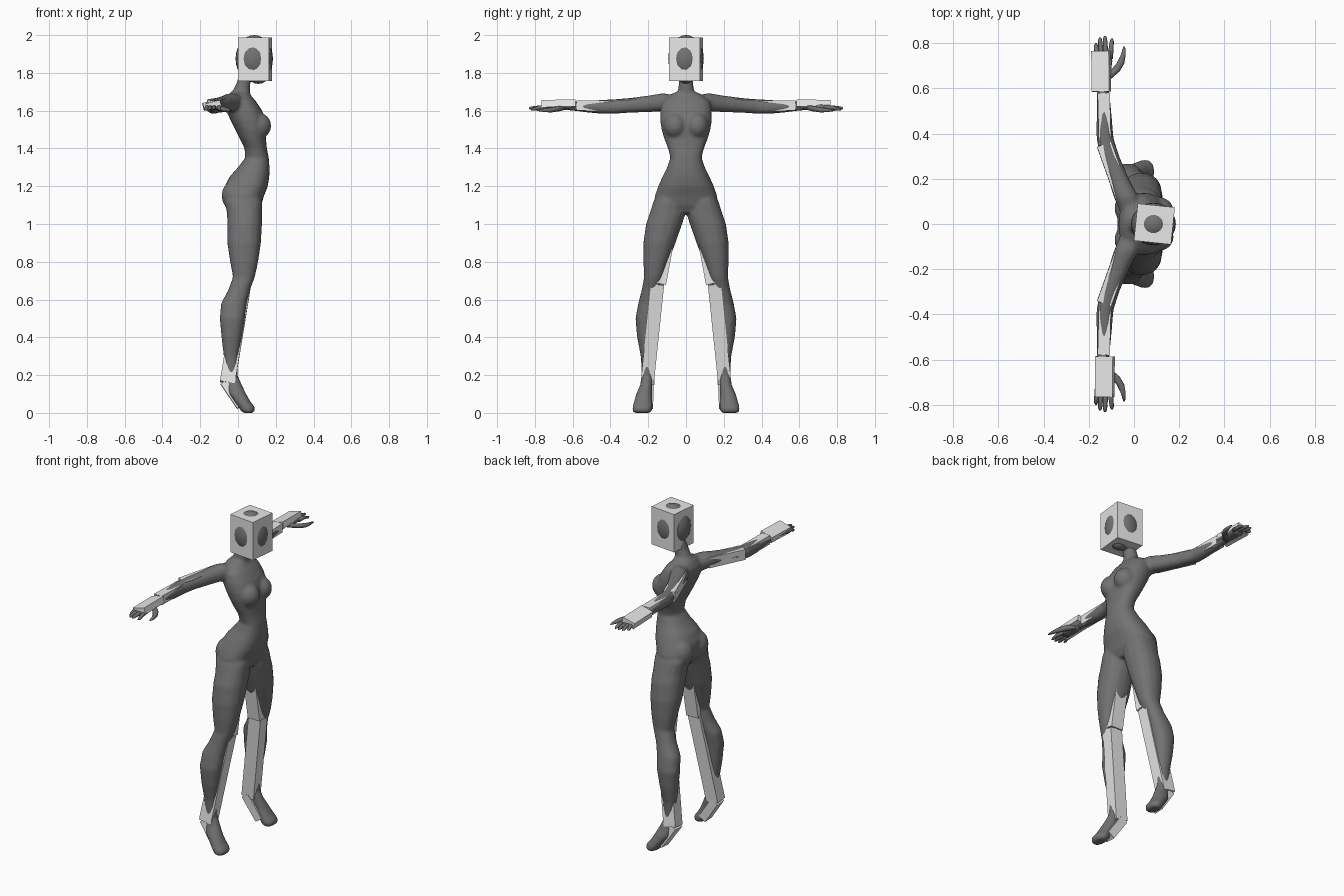
import bpy, bmesh, math
from mathutils import Vector, Matrix

if "Cube" in bpy.data.objects:
    bpy.data.objects.remove(bpy.data.objects["Cube"])


def material(name, value):
    m = bpy.data.materials.new(name)
    m.diffuse_color = (value, value, value, 1)
    m.use_nodes = True
    m.node_tree.nodes["Principled BSDF"].inputs["Base Color"].default_value = m.diffuse_color
    return m


DARK = material("dark grey", 0.17)
LIGHT = material("light grey", 0.8)


def finish(name, bm, mat):
    bmesh.ops.recalc_face_normals(bm, faces=bm.faces[:])
    me = bpy.data.meshes.new(name)
    bm.to_mesh(me)
    bm.free()
    ob = bpy.data.objects.new(name, me)
    bpy.context.collection.objects.link(ob)
    me.materials.append(mat)
    return ob


def loft(bm, rings, side=1, n=16, power=0.9):
    """Closed tube through rings of (centre, half axis u, half axis v)."""
    loops = []
    for c, u, v in rings:
        loop = []
        for i in range(n):
            t = 2 * math.pi * i / n
            cs, sn = math.cos(t), math.sin(t)
            p = (Vector(c) + Vector(u) * math.copysign(abs(cs) ** power, cs)
                 + Vector(v) * math.copysign(abs(sn) ** power, sn))
            loop.append(bm.verts.new((p.x, p.y * side, p.z)))
        loops.append(loop)
    for a, b in zip(loops, loops[1:]):
        for i in range(n):
            j = (i + 1) % n
            bm.faces.new((a[i], a[j], b[j], b[i]))
    bm.faces.new(loops[0][::-1])
    bm.faces.new(loops[-1])


def level(z, x0, x1, y0, y1):
    """Horizontal ring from its extents."""
    return (((x0 + x1) / 2, (y0 + y1) / 2, z), ((x1 - x0) / 2, 0, 0), (0, (y1 - y0) / 2, 0))


def upright(x, y, z, rx, rz):
    """Ring across the y axis."""
    return ((x, y, z), (rx, 0, 0), (0, 0, rz))


def ball(bm, centre, radii, seg=20):
    mat = Matrix.Translation(centre) @ Matrix.Diagonal((*radii, 1))
    bmesh.ops.create_uvsphere(bm, u_segments=seg, v_segments=seg // 2 + 2, radius=1, matrix=mat)


def box(name, p0, p1, w, d, ref=(1, 0, 0)):
    """Box running from p0 to p1, w wide along ref and d deep."""
    p0, p1 = Vector(p0), Vector(p1)
    az = (p1 - p0).normalized()
    ax = Vector(ref)
    ax = (ax - az * ax.dot(az)).normalized()
    ay = az.cross(ax)
    rot = Matrix((ax, ay, az)).transposed().to_4x4()
    bm = bmesh.new()
    bmesh.ops.create_cube(bm, size=1, matrix=Matrix.Translation((p0 + p1) / 2) @ rot
                          @ Matrix.Diagonal((w, d, (p1 - p0).length, 1)))
    return finish(name, bm, LIGHT)


# Body: torso, neck, legs and arms merged into one skin
body = bmesh.new()
torso = [(1.06, -.03, .10, .08), (1.10, -.065, .123, .165), (1.15, -.075, .138, .165),
         (1.20, -.07, .158, .147), (1.25, -.045, .166, .125), (1.30, 0, .167, .10),
         (1.35, .038, .163, .083), (1.40, .035, .153, .095), (1.45, .01, .148, .115),
         (1.50, -.015, .15, .13), (1.55, -.04, .145, .137), (1.60, -.062, .128, .137),
         (1.65, -.068, .095, .127), (1.685, -.05, .065, .085), (1.70, -.035, .06, .05)]
loft(body, [level(z, a, b, -h, h) for z, a, b, h in torso], n=24, power=0.85)
neck = [(1.64, -.05, .06, .055), (1.69, -.036, .064, .043),
        (1.75, -.006, .066, .038), (1.82, .01, .08, .038)]
loft(body, [level(z, a, b, -h, h) for z, a, b, h in neck])

leg = [(1.18, -.04, .11, .03, .14), (1.12, -.07, .127, .008, .172), (1.05, -.058, .127, .004, .195),
       (1.0, -.058, .127, .02, .212), (.9, -.057, .122, .055, .226), (.8, -.042, .107, .092, .226),
       (.72, -.027, .09, .118, .222), (.65, -.052, .063, .13, .235), (.58, -.09, .046, .142, .253),
       (.5, -.097, .036, .155, .268), (.4, -.088, .02, .163, .259), (.3, -.076, .002, .172, .24),
       (.2, -.066, -.002, .178, .234), (.15, -.062, .02, .178, .242), (.1, -.048, .044, .18, .264),
       (.06, -.02, .066, .178, .276), (.03, .003, .09, .177, .284), (.01, .015, .09, .18, .284),
       (0, .03, .08, .19, .275)]
arm = [(-.01, .05, 1.635, .05, .045), (-.035, .12, 1.645, .055, .048), (-.068, .2, 1.636, .046, .044),
       (-.108, .3, 1.628, .043, .039), (-.128, .38, 1.622, .038, .039), (-.131, .45, 1.62, .035, .037),
       (-.134, .53, 1.622, .031, .031), (-.137, .6, 1.624, .026, .024), (-.138, .64, 1.624, .026, .02)]
for s in (1, -1):
    loft(body, [level(*r) for r in leg], s)
    loft(body, [upright(*r) for r in arm], s)
    ball(body, (.107, .058 * s, 1.52), (.069, .062, .07))     # bust
    ball(body, (-.01, .07 * s, 1.15), (.077, .075, .085))     # seat
skin = finish("body", body, DARK)
mod = skin.modifiers.new("merge", 'REMESH')
mod.mode = 'VOXEL'
mod.voxel_size = 0.009
mod.use_smooth_shade = True
mod = skin.modifiers.new("soften", 'SMOOTH')
mod.factor = 0.5
mod.iterations = 5

# Head, showing through the head box
bm = bmesh.new()
ball(bm, (.086, 0, 1.875), (.099, .094, .125), 24)
ball(bm, (.107, 0, 1.80), (.06, .05, .058), 16)
head = finish("head", bm, DARK)
head.data.shade_smooth()
bm = bmesh.new()
bmesh.ops.create_cube(bm, size=1, matrix=Matrix.Translation((.09, 0, 1.873))
                      @ Matrix.Rotation(math.radians(-6), 4, 'Z')
                      @ Matrix.Diagonal((.165, .165, .23, 1)))
finish("head_box", bm, LIGHT)

# Hands: palm, thumb and fingers
fingers = [(-.168, .80, 1.606), (-.150, .825, 1.61), (-.128, .832, 1.612), (-.098, .82, 1.606)]
for s, side in ((1, "left"), (-1, "right")):
    bm = bmesh.new()
    loft(bm, [upright(-.137, .61, 1.624, .022, .019), upright(-.136, .66, 1.622, .032, .02),
              upright(-.134, .72, 1.62, .038, .018), upright(-.134, .75, 1.617, .036, .014)], s, 12)
    for i, (x, y, z) in enumerate(fingers):
        x0 = -.163 + .0195 * i
        loft(bm, [upright(x0, .73, 1.618, .011, .012),
                  upright((x0 + x) / 2, .775, 1.617, .011, .011),
                  upright(x, y - .012, z + .002, .009, .008), upright(x, y, z, .004, .004)], s, 8)
    loft(bm, [upright(-.118, .64, 1.618, .015, .014), upright(-.085, .675, 1.61, .022, .014),
              upright(-.06, .71, 1.604, .017, .013), upright(-.048, .745, 1.602, .011, .01),
              upright(-.043, .785, 1.602, .004, .004)], s, 8)
    hand = finish(side + "_hand", bm, DARK)
    hand.data.shade_smooth()

    # Limb boxes
    dx = -.008 * s
    box(side + "_upper_arm_box", (-.05, .12 * s, 1.642), (-.132, .35 * s, 1.628), .066, .062)
    box(side + "_forearm_box", (-.128, .35 * s, 1.625), (-.134, .58 * s, 1.627), .054, .054)
    box(side + "_hand_box", (-.136 + dx, .585 * s, 1.632), (-.138 + dx, .765 * s, 1.628),
        .08, .038, (1, 0, .25))
    box(side + "_thigh_box", (.035, .07 * s, 1.08), (.032, .143 * s, .685), .08, .076)
    box(side + "_shin_box", (.03, .15 * s, .685), (-.056, .205 * s, .16), .08, .07)
    box(side + "_foot_box", (-.072, .2 * s, .166), (.016, .208 * s, .036), .05, .066)
